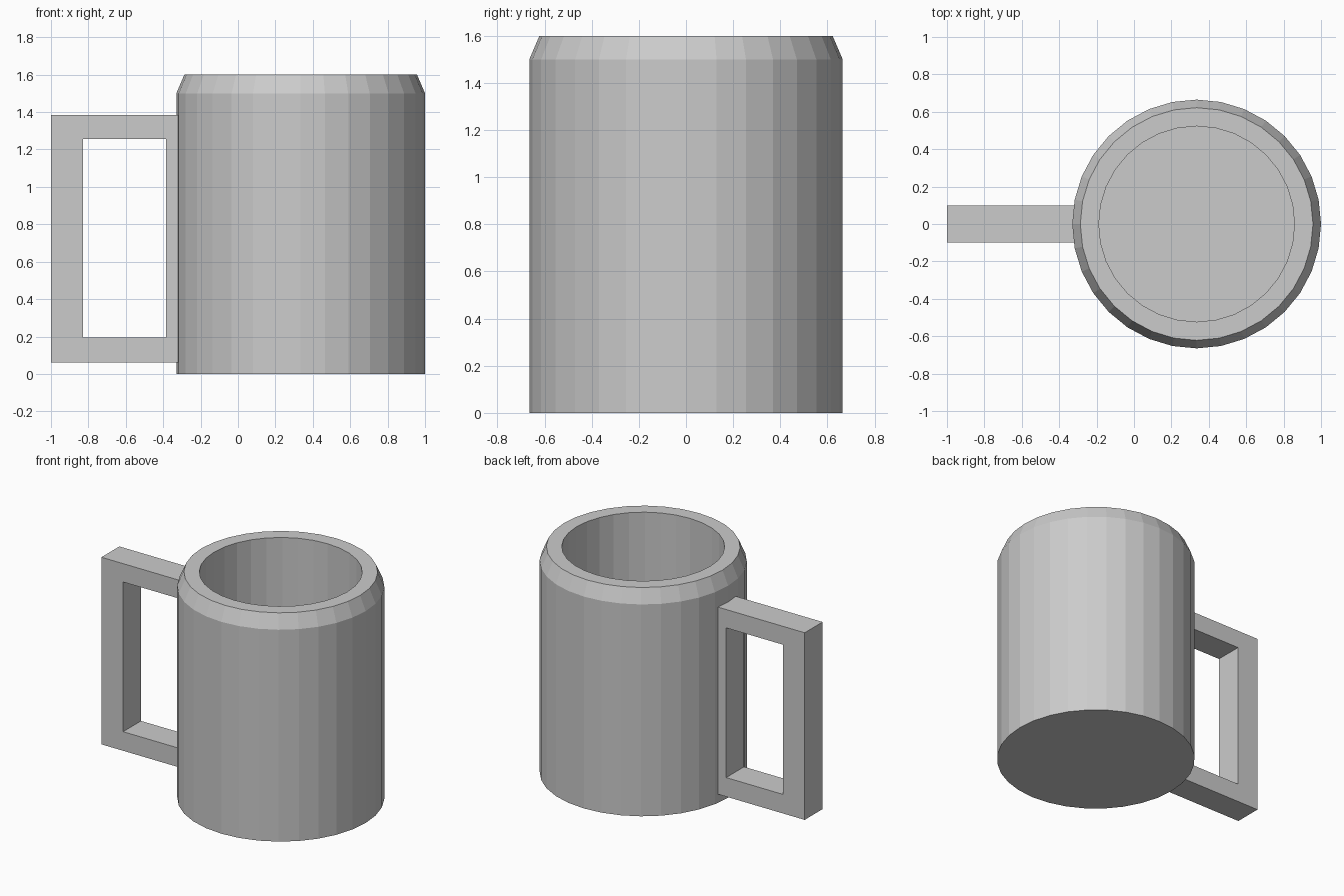
import bpy, bmesh, math

if "Cube" in bpy.data.objects:
    bpy.data.objects.remove(bpy.data.objects["Cube"])

SEGMENTS = 32


def finish(name, bm, location):
    bmesh.ops.recalc_face_normals(bm, faces=bm.faces[:])
    mesh = bpy.data.meshes.new(name)
    bm.to_mesh(mesh)
    bm.free()
    obj = bpy.data.objects.new(name, mesh)
    obj.location = location
    bpy.context.collection.objects.link(obj)
    return obj


def lathe(name, profile, location):
    """Revolve (radius, z) points about z and cap both ends."""
    bm = bmesh.new()
    rings = [[bm.verts.new((r * math.cos(math.tau * i / SEGMENTS),
                            r * math.sin(math.tau * i / SEGMENTS), z))
              for i in range(SEGMENTS)] for r, z in profile]
    for low, high in zip(rings, rings[1:]):
        for i in range(SEGMENTS):
            j = (i + 1) % SEGMENTS
            bm.faces.new((low[i], low[j], high[j], high[i]))
    bm.faces.new(rings[0])
    bm.faces.new(rings[-1])
    return finish(name, bm, location)


def frame(name, outer, inner, depth):
    """Rectangular frame in the xz plane; rectangles are (x0, x1, z0, z1)."""
    bm = bmesh.new()
    loops = []
    for x0, x1, z0, z1 in (outer, inner):
        for y in (-depth / 2, depth / 2):
            loops.append([bm.verts.new((x, y, z)) for x, z in
                          ((x0, z0), (x1, z0), (x1, z1), (x0, z1))])
    of, ob, nf, nb = loops
    for a, b in ((of, ob), (ob, nb), (nb, nf), (nf, of)):
        for i in range(4):
            j = (i + 1) % 4
            bm.faces.new((a[i], a[j], b[j], b[i]))
    return finish(name, bm, (0, 0, 0))


# Mug body: outer wall, chamfered rim, straight inner wall and floor
lathe("mug_body", [(0.665, 0), (0.665, 1.5), (0.622, 1.6),
                   (0.523, 1.6), (0.523, 0.1)], (0.335, 0, 0))

# Handle: square frame whose inner bar is sunk into the mug wall
frame("handle", (-1.0, -0.22, 0.06, 1.385), (-0.83, -0.385, 0.195, 1.255), 0.2)
